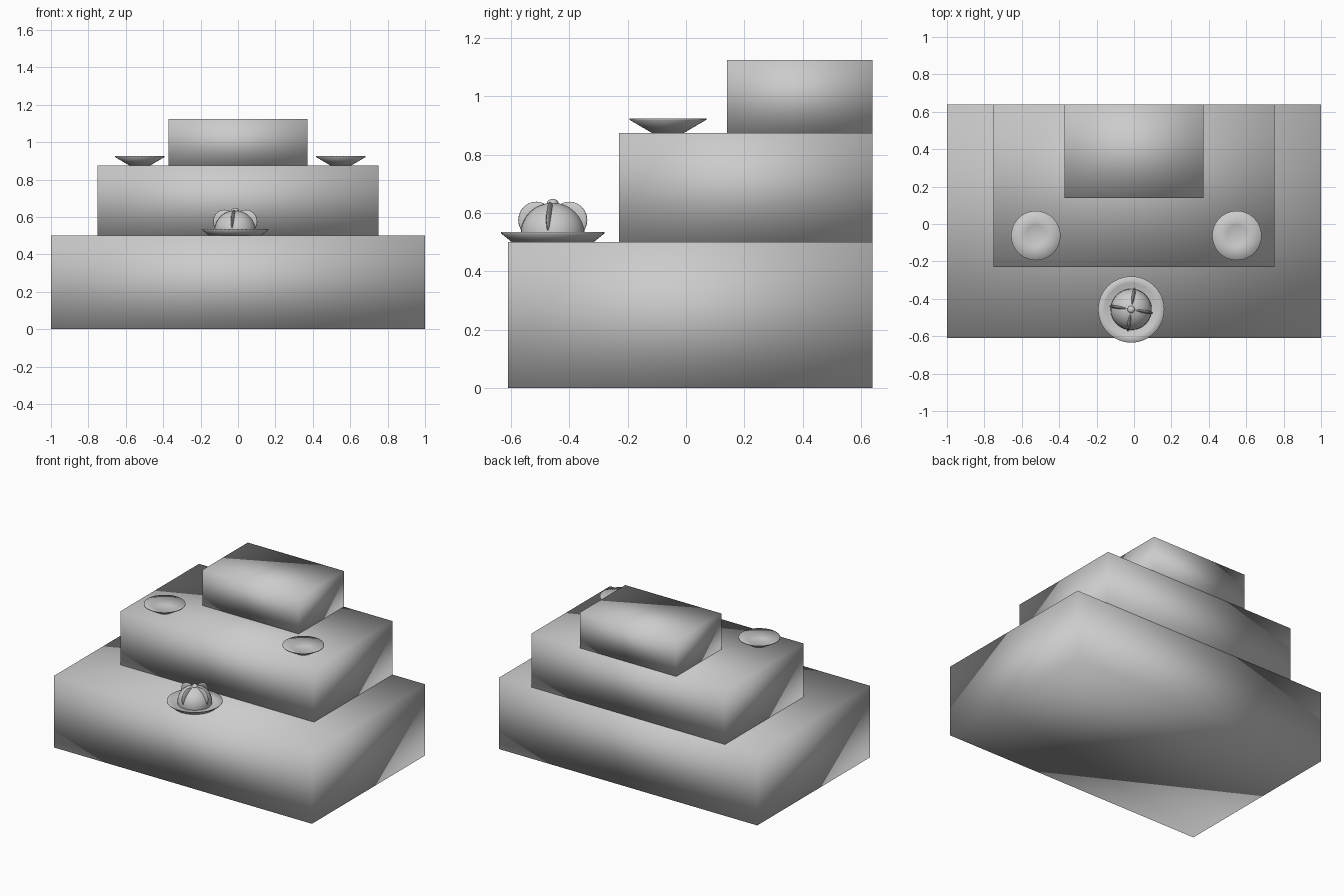
import bpy, bmesh, math
from mathutils import Matrix, Vector

default = bpy.data.objects.get("Cube")
if default:
    bpy.data.objects.remove(default, do_unlink=True)

GREY = (0.6, 0.6, 0.6, 1.0)
stone = bpy.data.materials.new("plain_grey")
stone.use_nodes = True
stone.diffuse_color = GREY
stone.node_tree.nodes["Principled BSDF"].inputs["Base Color"].default_value = GREY


def finish(name, bm):
    """Turn a bmesh into a smooth grey object."""
    bmesh.ops.recalc_face_normals(bm, faces=bm.faces)
    for face in bm.faces:
        face.smooth = True
    mesh = bpy.data.meshes.new(name)
    bm.to_mesh(mesh)
    bm.free()
    mesh.materials.append(stone)
    obj = bpy.data.objects.new(name, mesh)
    bpy.context.collection.objects.link(obj)
    return obj


def step(name, width, front, bottom, top, back=0.64):
    bm = bmesh.new()
    size = Vector((width, back - front, top - bottom))
    centre = Vector((0, (front + back) / 2, (bottom + top) / 2))
    bmesh.ops.create_cube(bm, size=1,
                          matrix=Matrix.Translation(centre) @ Matrix.Diagonal(size).to_4x4())
    return finish(name, bm)


def dish(name, location, base, rim, height, sides=48):
    """Spin a shallow thin-walled dish profile around its axis."""
    profile = [(0, 0), (base, 0), (rim, height - 0.005), (rim, height),
               (base, 0.015), (0, 0.015)]
    bm = bmesh.new()
    verts = [bm.verts.new((r, 0, z)) for r, z in profile]
    edges = [bm.edges.new(pair) for pair in zip(verts, verts[1:])]
    bmesh.ops.spin(bm, geom=verts + edges, axis=(0, 0, 1), cent=(0, 0, 0),
                   angle=math.tau, steps=sides)
    bmesh.ops.remove_doubles(bm, verts=bm.verts, dist=0.0005)
    obj = finish(name, bm)
    obj.location = location
    return obj


def ball(name, matrix, segments=32, rings=16):
    bm = bmesh.new()
    bmesh.ops.create_uvsphere(bm, u_segments=segments, v_segments=rings,
                              radius=1, matrix=matrix)
    return finish(name, bm)


# Three steps sharing a flush back
step("lower_step", 2.0, -0.61, 0.0, 0.5)
step("middle_step", 1.5, -0.23, 0.5, 0.875)
step("upper_step", 0.745, 0.14, 0.875, 1.125)

# Two small dishes on the middle step
for side, x in (("right", -0.525), ("left", 0.55)):
    dish(side + "_dish", (x, -0.062, 0.875), 0.055, 0.132, 0.05)

# Saucer on the lower step
hub = Vector((-0.015, -0.457, 0.5))
dish("saucer", hub, 0.14, 0.177, 0.035)

# Domed body with four thin ribs and a knob
place = Matrix.Translation(hub)
ball("dome", place @ Matrix.Translation((0, 0, 0.03))
     @ Matrix.Diagonal((0.11, 0.11, 0.105, 1)))
for i in range(4):
    turn = Matrix.Rotation(math.radians(90 * i - 9), 4, "Z")
    ball("rib_%d" % (i + 1), place @ turn @ Matrix.Translation((0.057, 0, 0.076))
         @ Matrix.Diagonal((0.063, 0.01, 0.063, 1)), 24, 12)
ball("knob", place @ Matrix.Translation((0, 0, 0.133))
     @ Matrix.Diagonal((0.02, 0.02, 0.016, 1)), 16, 8)
